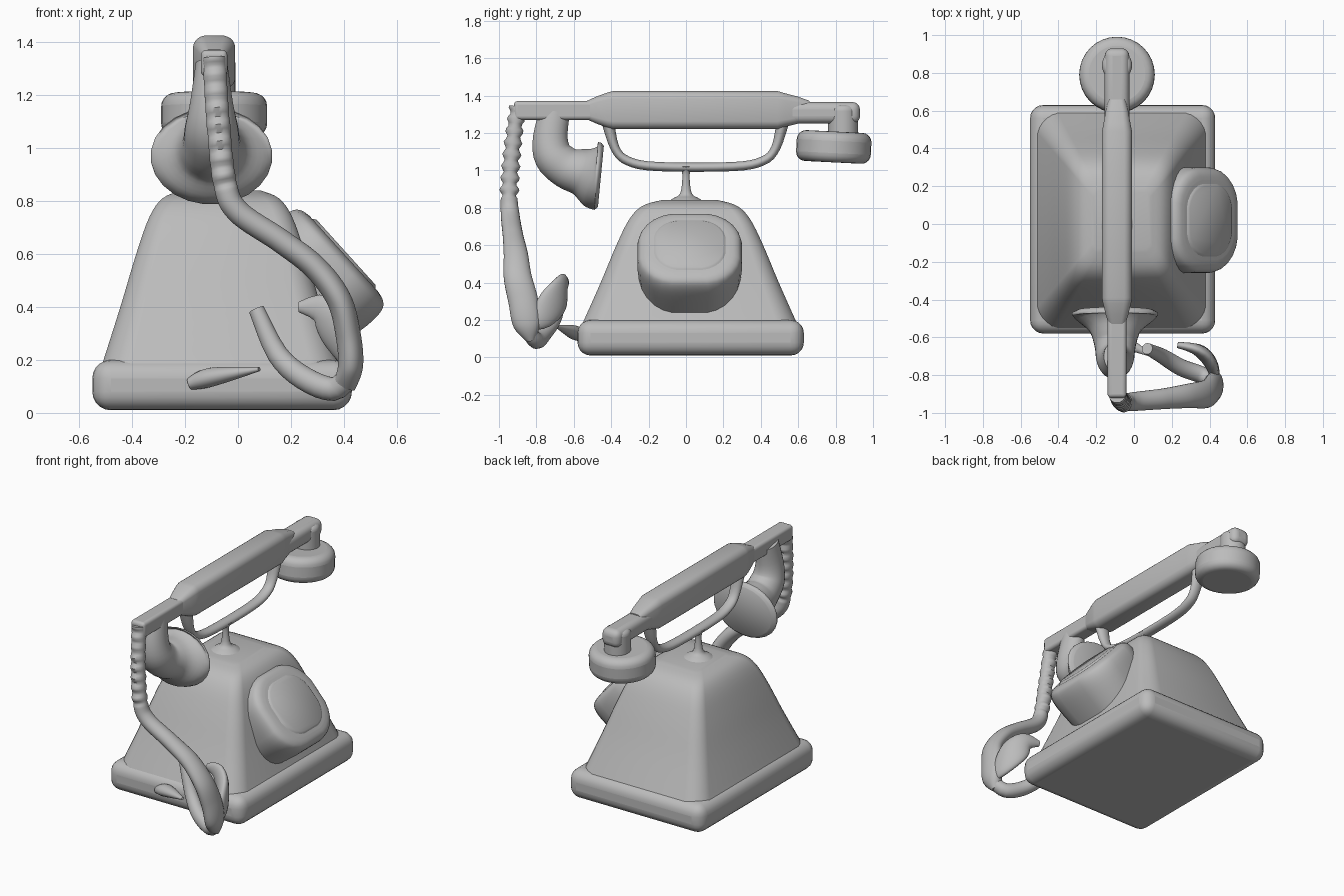
import bpy, bmesh, math
from mathutils import Vector

cube = bpy.data.objects.get("Cube")
if cube:
    bpy.data.objects.remove(cube)

GREY = (.5, .5, .5, 1)
grey = bpy.data.materials.new("plain grey")
grey.use_nodes = True
grey.diffuse_color = GREY
grey.node_tree.nodes["Principled BSDF"].inputs["Base Color"].default_value = GREY

X, Y, Z = Vector((1, 0, 0)), Vector((0, 1, 0)), Vector((0, 0, 1))
MIDDLE = -.09  # the handset and its stand sit a little off centre


def finish(part, name, bevel=None):
    part.name = name
    part.data.materials.append(grey)
    if bevel:
        modifier = part.modifiers.new("rounded edges", 'BEVEL')
        modifier.width = bevel
        modifier.segments = 5
    bpy.ops.object.select_all(action='DESELECT')
    part.select_set(True)
    bpy.context.view_layer.objects.active = part
    bpy.ops.object.shade_smooth_by_angle(angle=math.radians(50))
    return part


def box(name, low, high, bevel):
    """Rounded block between two opposite corners."""
    low, high = Vector(low), Vector(high)
    bpy.ops.mesh.primitive_cube_add(size=1, location=(low + high) / 2)
    part = bpy.context.object
    for vertex in part.data.vertices:
        for axis, length in enumerate(high - low):
            vertex.co[axis] *= length
    return finish(part, name, bevel)


def drum(name, place, radius, depth, bevel, tilt=0):
    bpy.ops.mesh.primitive_cylinder_add(vertices=32, radius=radius, depth=depth,
                                        location=place, rotation=(tilt, 0, 0))
    return finish(bpy.context.object, name, bevel)


def refine(rows, steps):
    """Smooth path through the stations."""
    path = [Vector(row) for row in rows]
    path = [path[0]] + path + [path[-1]]
    out = []
    for a, b, c, d in zip(path, path[1:], path[2:], path[3:]):
        for step in range(steps):
            t = step / steps
            out.append(b + ((c - a) * t + (2 * a - 5 * b + 4 * c - d) * t ** 2
                            + (3 * b - a - 3 * c + d) * t ** 3) / 2)
    return out + [path[-1]]


def section(a, b, corner, count=6):
    """Rounded rectangle of half sizes a, b; corner 1 makes an ellipse."""
    ra, rb = (a, b) if corner == 1 else (corner * min(a, b),) * 2
    for index in range(4 * count):
        angle = (index + .5) / count * math.pi / 2
        c, s = math.cos(angle), math.sin(angle)
        yield math.copysign(a - ra, c) + ra * c, math.copysign(b - rb, s) + rb * s


def sweep(name, rows, side, second=lambda r: r, corner=1, axis=None, steps=4, coils=False):
    """Skin sections along stations (x, y, z, half width)."""
    rows = refine(rows, steps)
    bm = bmesh.new()
    rings = []
    for i, row in enumerate(rows):
        place, r = row.to_3d(), row.w
        ahead, behind = rows[min(i + 1, len(rows) - 1)], rows[max(i - 1, 0)]
        along = (axis or (ahead - behind).to_3d()).normalized()
        u = (side - along * side.dot(along)).normalized()
        v = along.cross(u)
        if coils and place.z > .85:
            r *= 1 + math.sin(place.z * 100) / 5
        rings.append([bm.verts.new(place + u * p + v * q)
                      for p, q in section(r, second(r), corner)])
    for ring, following in zip(rings, rings[1:]):
        for j in range(len(ring)):
            bm.faces.new((ring[j - 1], ring[j], following[j], following[j - 1]))
    bm.faces.new(rings[0])
    bm.faces.new(rings[-1])
    bmesh.ops.recalc_face_normals(bm, faces=bm.faces)
    mesh = bpy.data.meshes.new(name)
    bm.to_mesh(mesh)
    bm.free()
    part = bpy.data.objects.new(name, mesh)
    bpy.context.collection.objects.link(part)
    return finish(part, name)


def column(name, x, y, levels, **options):
    """Upright part from (height, half width) levels."""
    return sweep(name, [(x, y, z, r) for z, r in levels], X, axis=Z, **options)


# Rounded plinth and tapering body
box("plinth", (-.55, -.58, .01), (.43, .63, .2), .07)
column("body", -.065, .02, [(.18, .45), (.4, .38), (.6, .32), (.74, .27), (.81, .22), (.84, .15)],
       second=lambda r: 1.4 * r - .055, corner=.28)

# Slanted dial housing with a shallow raised face
normal = Vector((.74, 0, .67))
centre = Vector((.4, .02, .6))


def dial(name, levels):
    rows = [(*(centre + normal * depth), r) for depth, r in levels]
    sweep(name, rows, Y, second=lambda r: .93 * r, corner=.8, axis=normal)


dial("dial_housing", [(-.3, .26), (-.12, .28), (-.04, .275), (-.01, .25), (0, .21)])
dial("dial_face", [(-.02, .22), (.01, .18)])

# Cradle: flared stem and a mirrored loop below the grip
column("cradle_stem", MIDDLE, 0, [(.82, .12), (.85, .07), (.88, .03), (.98, .02), (1.02, .04)])
half_loop = [(.47, 1.27, .05), (.43, 1.12, .035), (.36, 1.05, .035), (.2, 1.02, .035)]
loop = [(-y, z, r) for y, z, r in half_loop] + half_loop[::-1]
sweep("cradle_loop", [(MIDDLE, .05 + y, z, r) for y, z, r in loop], X, second=lambda r: .7 * r)

# Handset: thick grip easing down into thinner end arms
grip = [(-.53, .045), (-.48, .06), (-.42, .075), (-.39, .08),
        (.49, .08), (.53, .072), (.6, .06), (.66, .045)]
sweep("handset_grip", [(MIDDLE, y, 1.322, r) for y, r in grip], X,
      second=lambda r: 1.5 * r - .018, corner=.6, axis=Y, steps=1)
box("front_arm", (MIDDLE - .05, -.92, 1.27), (MIDDLE + .05, -.4, 1.37), .02)
box("rear_arm", (MIDDLE - .065, .5, 1.25), (MIDDLE + .065, .93, 1.365), .04)

# Earpiece: squat drum hung from the rear arm
drum("earpiece_neck", (MIDDLE, .84, 1.25), .08, .2, .03)
drum("earpiece", (MIDDLE, .79, 1.125), .2, .165, .05, tilt=-.05)

# Mouthpiece: bent horn flaring into a wide disc
horn = [(-.7, 1.32, .06), (-.725, 1.18, .08), (-.71, 1.08, .1), (-.64, 1.015, .11),
        (-.56, .99, .14), (-.5, .972, .21), (-.475, .969, .23), (-.455, .967, .2)]
sweep("mouthpiece", [(MIDDLE - .01, y, z, r) for y, z, r in horn], X,
      second=lambda r: .6 * r + .045)

# Cord: coiled at the top, thick and loose lower down
sweep("cord", [(MIDDLE, -.9, 1.34, .04), (-.075, -.93, 1.1, .043), (-.05, -.945, .87, .045),
               (0, -.94, .76, .05), (.16, -.925, .65, .055), (.29, -.91, .55, .065),
               (.38, -.9, .43, .075), (.415, -.87, .3, .08), (.425, -.85, .18, .075),
               (.4, -.83, .1, .03)],
      Y, second=lambda r: .1 * r + .04, steps=16, coils=True)
sweep("cord_curl", [(.43, -.86, .17, .03), (.42, -.77, .22, .07), (.38, -.7, .31, .09),
                    (.32, -.66, .39, .06), (.23, -.64, .4, .02)],
      Z, second=lambda r: .3 * r + .01)
sweep("cord_tail", [(.42, -.84, .14, .04), (.36, -.8, .09, .045), (.25, -.76, .13, .045),
                    (.15, -.7, .22, .04), (.07, -.66, .39, .03)], Y)
sweep("cord_end", [(-.18, -.57, .11, .03), (-.1, -.6, .135, .045), (.08, -.69, .165, .01)],
      Y, second=lambda r: .8 * r)
